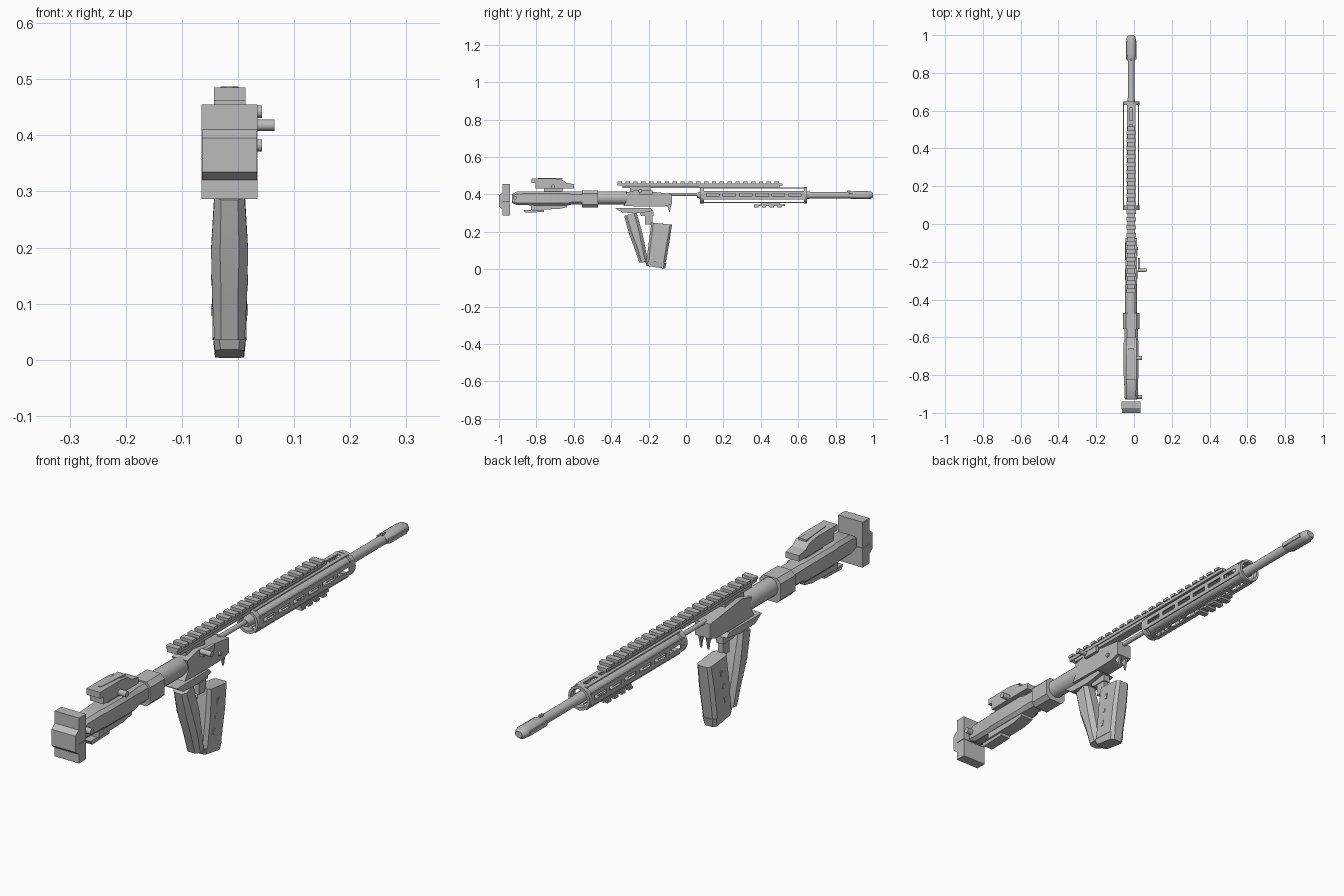
import bpy, bmesh, math

if "Cube" in bpy.data.objects:
    bpy.data.objects.remove(bpy.data.objects["Cube"])

CX, CZ = -0.015, 0.396          # bore axis
grey = bpy.data.materials.new("plain grey")
grey.diffuse_color = (0.5, 0.5, 0.5, 1)
grey.use_nodes = True
grey.node_tree.nodes["Principled BSDF"].inputs["Base Color"].default_value = grey.diffuse_color


def finish(name, bm, angle=40):
    bmesh.ops.recalc_face_normals(bm, faces=bm.faces)
    me = bpy.data.meshes.new(name)
    bm.to_mesh(me)
    bm.free()
    ob = bpy.data.objects.new(name, me)
    bpy.context.collection.objects.link(ob)
    me.materials.append(grey)
    bpy.ops.object.select_all(action='DESELECT')
    ob.select_set(True)
    bpy.context.view_layer.objects.active = ob
    bpy.ops.object.shade_smooth_by_angle(angle=math.radians(angle))
    return ob


def add_box(bm, x0, x1, y0, y1, z0, z1):
    vs = [bm.verts.new((x, y, z)) for x in (x0, x1) for y in (y0, y1) for z in (z0, z1)]
    for f in ((0, 1, 3, 2), (4, 6, 7, 5), (0, 4, 5, 1), (2, 3, 7, 6), (0, 2, 6, 4), (1, 5, 7, 3)):
        bm.faces.new([vs[i] for i in f])


def box(name, hw, y0, y1, z0, z1, cx=CX):
    bm = bmesh.new()
    add_box(bm, cx - hw, cx + hw, y0, y1, z0, z1)
    return finish(name, bm)


def loft(name, rings, angle=40):
    bm = bmesh.new()
    rows = [[bm.verts.new(p) for p in r] for r in rings]
    n = len(rows[0])
    for a, b in zip(rows, rows[1:]):
        for i in range(n):
            bm.faces.new((a[i], a[(i + 1) % n], b[(i + 1) % n], b[i]))
    bm.faces.new(rows[0])
    bm.faces.new(rows[-1])
    return finish(name, bm, angle)


def chamfered(hx, hy, c):
    return [(hx, hy - c), (hx - c, hy), (c - hx, hy), (-hx, hy - c),
            (-hx, c - hy), (c - hx, -hy), (hx - c, -hy), (hx, c - hy)]


def along_y(name, secs, angle=40):
    """sections (y, z_bottom, z_top, half_width, chamfer)"""
    return loft(name, [[(CX + u, y, (z0 + z1) / 2 + v) for u, v in chamfered(w, (z1 - z0) / 2, c)]
                       for y, z0, z1, w, c in secs], angle)


def along_z(name, secs, angle=40):
    """sections (y_back, z_back, y_front, z_front, half_width, chamfer)"""
    rings = []
    for ya, za, yb, zb, w, c in secs:
        h = abs(yb - ya) / 2
        rings.append([(CX + u, (ya + yb) / 2 + v, (za + zb) / 2 + v / h * (zb - za) / 2)
                      for u, v in chamfered(w, h, c)])
    return loft(name, rings, angle)


def turned(name, prof, n=20, cz=CZ, sx=1):
    """profile of (y, radius) turned about the bore axis"""
    return loft(name, [[(CX + sx * r * math.cos(2 * math.pi * i / n), y, cz + r * math.sin(2 * math.pi * i / n))
                        for i in range(n)] for y, r in prof])


def prism(name, pts, hw, cx=CX):
    return loft(name, [[(cx + s * hw, y, z) for y, z in pts] for s in (-1, 1)])


def peg(name, x0, x1, y, z, r, n=12):
    return loft(name, [[(x, y + r * math.cos(2 * math.pi * i / n), z + r * math.sin(2 * math.pi * i / n))
                        for i in range(n)] for x in (x0, x1)])


# --- stock ---
box("butt_plate_upper", 0.05, -0.98, -0.94, 0.36, 0.455)
box("butt_plate_lower", 0.05, -0.98, -0.94, 0.287, 0.358)
prism("butt_pad", [(-0.98, 0.41), (-1.0, 0.395), (-1.0, 0.335), (-0.98, 0.32)], 0.049)
along_y("stock_body", [(-0.93, 0.355, 0.40, 0.033, 0.008), (-0.905, 0.343, 0.415, 0.036, 0.012),
                       (-0.82, 0.342, 0.417, 0.037, 0.012), (-0.80, 0.342, 0.417, 0.040, 0.012),
                       (-0.63, 0.342, 0.417, 0.040, 0.012), (-0.61, 0.346, 0.415, 0.036, 0.014),
                       (-0.55, 0.346, 0.415, 0.036, 0.014)])
along_y("stock_collar", [(-0.555, 0.33, 0.42, 0.044, 0.016), (-0.47, 0.33, 0.42, 0.044, 0.016)])
prism("cheek_rest_base", [(-0.805, 0.433), (-0.60, 0.433), (-0.60, 0.455), (-0.64, 0.462), (-0.805, 0.462)], 0.028)
prism("cheek_rest_top", [(-0.825, 0.462), (-0.64, 0.462), (-0.66, 0.478), (-0.70, 0.485), (-0.825, 0.485)], 0.028)
box("cheek_rest_post", 0.012, -0.76, -0.66, 0.41, 0.44)
loft("cheek_rest_inlay", [[(CX + x, y, z) for x, y in ((-0.016, -0.66), (0.016, -0.66), (0.006, -0.79), (-0.006, -0.79))]
                          for z in (0.48, 0.487)])
prism("stock_underside", [(-0.83, 0.345), (-0.635, 0.345), (-0.635, 0.332), (-0.68, 0.322), (-0.83, 0.318)], 0.026)
prism("stock_lower_tab", [(-0.87, 0.318), (-0.76, 0.318), (-0.76, 0.306), (-0.86, 0.303)], 0.02)
peg("cheek_rest_knob", 0.0, 0.043, -0.71, 0.442, 0.011)
peg("butt_knob", 0.0, 0.043, -0.915, 0.382, 0.011)

# --- receiver ---
turned("buffer_tube", [(-0.48, 0.035), (-0.33, 0.035), (-0.30, 0.030)], 20, 0.382, 0.92)
prism("receiver", [(-0.335, 0.338), (-0.31, 0.375), (-0.32, 0.41), (-0.26, 0.425), (-0.20, 0.417),
                   (-0.075, 0.402), (-0.075, 0.348), (-0.11, 0.337), (-0.20, 0.335)], 0.031)
box("receiver_top_strip", 0.017, -0.34, 0.07, 0.434, 0.446)
box("receiver_bridge", 0.012, -0.30, -0.19, 0.40, 0.436)
turned("bolt_rod", [(-0.09, 0.009), (0.08, 0.009)], 10, 0.40)
box("charging_slide", 0.006, -0.25, -0.18, 0.40, 0.422, 0.026)
peg("charging_handle", 0.02, 0.065, -0.245, 0.418, 0.010)
peg("receiver_pin", 0.0, 0.022, -0.13, 0.365, 0.008)
prism("grip_mount", [(-0.38, 0.328), (-0.19, 0.328), (-0.175, 0.312), (-0.25, 0.30), (-0.34, 0.303)], 0.03)
prism("trigger_guard", [(-0.25, 0.305), (-0.175, 0.31), (-0.175, 0.285), (-0.24, 0.285)], 0.014)
box("magazine_catch", 0.01, -0.22, -0.18, 0.24, 0.29)
for k, cx in enumerate((-0.03, 0.0)):
    prism("front_prong_%d" % k, [(-0.11, 0.345), (-0.078, 0.345), (-0.088, 0.30), (-0.094, 0.325)], 0.004, cx)

# --- pistol grip and magazine ---
along_z("pistol_grip", [(-0.33, 0.285, -0.265, 0.305, 0.027, 0.012), (-0.305, 0.19, -0.235, 0.20, 0.033, 0.016),
                        (-0.275, 0.11, -0.218, 0.12, 0.031, 0.016), (-0.25, 0.035, -0.205, 0.04, 0.027, 0.012)])
along_z("magazine", [(-0.185, 0.25, -0.075, 0.238, 0.028, 0.010), (-0.197, 0.16, -0.088, 0.15, 0.032, 0.012),
                     (-0.212, 0.04, -0.108, 0.035, 0.030, 0.012)])
along_z("magazine_floor", [(-0.218, 0.04, -0.105, 0.034, 0.029, 0.010), (-0.21, 0.018, -0.112, 0.003, 0.026, 0.010)])
for k in range(3):
    y, z = -0.145 - 0.011 * k, 0.195 - 0.053 * k
    for s in (-1, 1):
        prism("magazine_slot_%d_%d" % (k, s), [(y, z + 0.01), (y + 0.01, z + 0.01), (y + 0.007, z - 0.01), (y - 0.003, z - 0.01)],
              0.002, CX + s * 0.031)

# --- top rail with teeth, short lower rail ---


def rail(name, y0, y1, z0, zm, z1, hw, pitch):
    bm = bmesh.new()
    add_box(bm, CX - hw * 0.8, CX + hw * 0.8, y0, y1, z0, zm)
    n = round((y1 - y0) / pitch)
    step = (y1 - y0) / n
    for i in range(n):
        y = y0 + i * step
        add_box(bm, CX - hw, CX + hw, y, y + step * 0.55, min(zm, z1), max(zm, z1))
    finish(name, bm)


rail("top_rail", -0.365, 0.515, 0.447, 0.459, 0.469, 0.025, 0.042)
rail("lower_rail", 0.364, 0.53, 0.346, 0.339, 0.331, 0.022, 0.04)
box("lower_rail_foot", 0.012, 0.40, 0.50, 0.343, 0.357)
box("top_rail_foot", 0.012, 0.07, 0.50, 0.434, 0.449)

# --- handguard: two rings joined by four slotted plates ---


def ring(name, y0, y1, ro, ri, n=24):
    rings = []
    for y, r in ((y0, ro), (y1, ro), (y1, ri), (y0, ri)):
        rings.append([(CX + r * math.cos(2 * math.pi * i / n), y, CZ + r * math.sin(2 * math.pi * i / n)) for i in range(n)])
    bm = bmesh.new()
    rows = [[bm.verts.new(p) for p in r] for r in rings]
    for j in range(4):
        a, b = rows[j], rows[(j + 1) % 4]
        for i in range(n):
            bm.faces.new((a[i], a[(i + 1) % n], b[(i + 1) % n], b[i]))
    finish(name, bm)


ring("rear_ring", 0.075, 0.097, 0.044, 0.034)
ring("front_ring", 0.63, 0.648, 0.044, 0.034)
for k, side in enumerate(("right", "top", "left", "bottom")):
    bm = bmesh.new()
    for s in (-1, 1):
        a, b = sorted((s * 0.008, s * 0.023))
        add_box(bm, 0.037, 0.042, 0.09, 0.635, a, b)
    for i in range(7):
        y = 0.09 + i * 0.0875
        add_box(bm, 0.037, 0.042, y, y + 0.02, -0.008, 0.008)
    c, s = round(math.cos(k * math.pi / 2)), round(math.sin(k * math.pi / 2))
    for v in bm.verts:
        x, z = v.co.x, v.co.z
        v.co.x, v.co.z = CX + c * x - s * z, CZ + s * x + c * z
    finish("handguard_plate_" + side, bm)

# --- barrel and muzzle ---
turned("barrel", [(0.06, 0.014), (0.08, 0.019), (0.66, 0.019), (0.67, 0.0175), (0.88, 0.0175)])
turned("muzzle_brake", [(0.865, 0.017), (0.885, 0.020), (0.90, 0.0215), (0.97, 0.0215), (0.99, 0.019), (1.0, 0.012)], 16, CZ, 1.2)
for s in (-1, 1):
    prism("muzzle_fin_%d" % s, [(0.87, CZ + 0.008), (0.97, CZ + 0.008), (0.97, CZ - 0.008), (0.87, CZ - 0.008)],
          0.003, CX + s * 0.0245)
box("front_sight_stub", 0.004, 0.862, 0.88, 0.41, 0.422)
